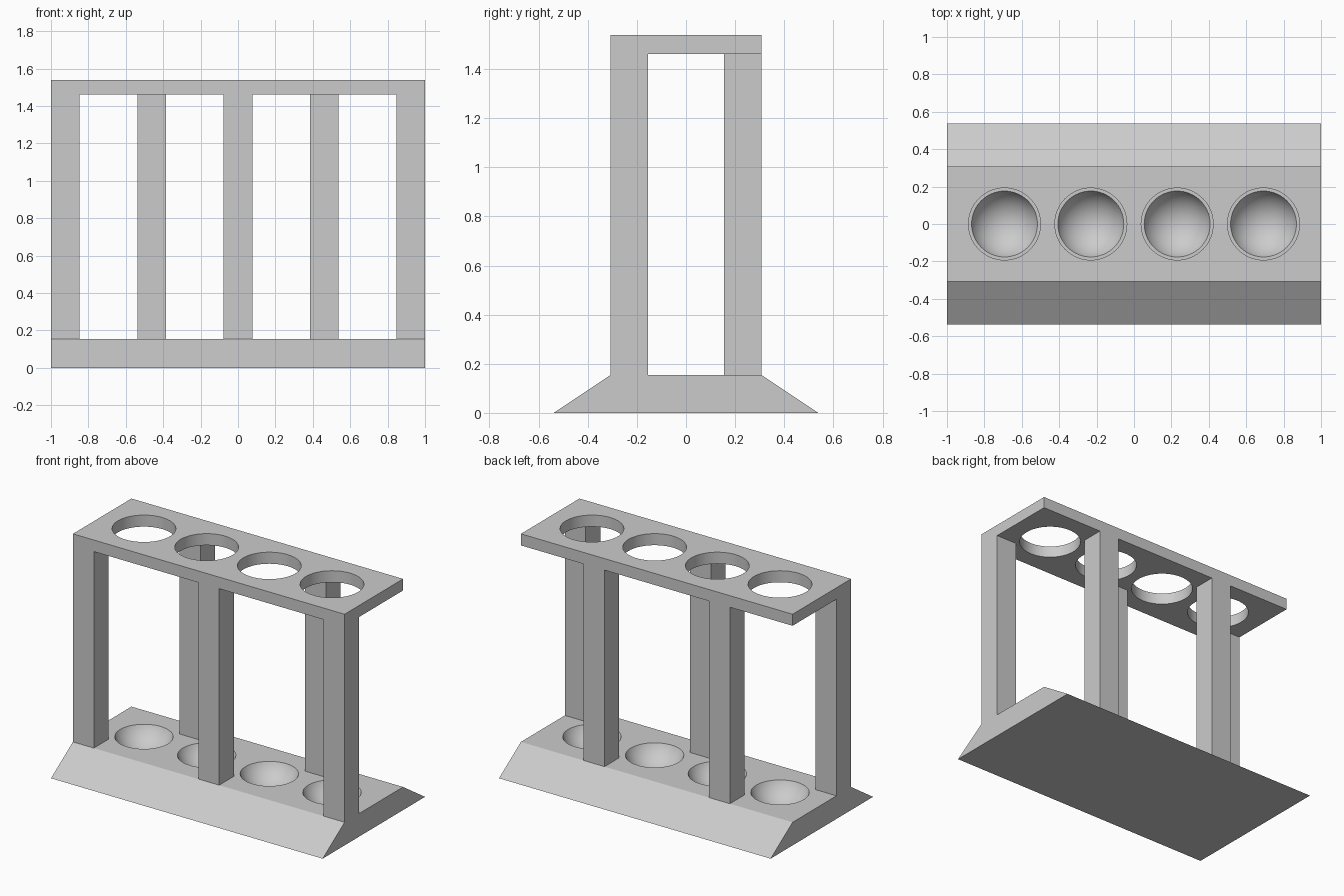
import bpy, bmesh
from math import radians
from mathutils import Matrix, Vector

if "Cube" in bpy.data.objects:
    bpy.data.objects.remove(bpy.data.objects["Cube"], do_unlink=True)

U = 1 / 13                      # design module: the rack is 26 modules long
HOLES = (-9, -3, 3, 9)          # tube positions along x, in modules

grey = bpy.data.materials.new("light grey")
grey.use_nodes = True
grey.diffuse_color = (0.6, 0.6, 0.6, 1)
grey.node_tree.nodes["Principled BSDF"].inputs["Base Color"].default_value = (0.6, 0.6, 0.6, 1)


def make_object(name, bm):
    bmesh.ops.scale(bm, vec=(U, U, U), verts=bm.verts)
    bmesh.ops.recalc_face_normals(bm, faces=bm.faces)
    mesh = bpy.data.meshes.new(name)
    bm.to_mesh(mesh)
    bm.free()
    mesh.materials.append(grey)
    obj = bpy.data.objects.new(name, mesh)
    bpy.context.collection.objects.link(obj)
    return obj


def box(name, low, high):
    low, high = Vector(low), Vector(high)
    bm = bmesh.new()
    bmesh.ops.create_cube(bm, size=1, matrix=Matrix.Translation((low + high) / 2)
                          @ Matrix.Diagonal((*(high - low), 1)))
    return make_object(name, bm)


def cut(obj, cutter):
    # Subtract the cutter, then smooth only the round surfaces
    mod = obj.modifiers.new("cut", 'BOOLEAN')
    mod.operation, mod.solver, mod.object = 'DIFFERENCE', 'EXACT', cutter
    bpy.ops.object.select_all(action='DESELECT')
    bpy.context.view_layer.objects.active = obj
    obj.select_set(True)
    bpy.ops.object.modifier_apply(modifier=mod.name)
    bpy.data.objects.remove(cutter, do_unlink=True)
    bpy.ops.object.shade_smooth_by_angle(angle=radians(30))


# Base with sloping front and back
bm = bmesh.new()
profile = [(-7, 0), (7, 0), (4, 2), (-4, 2)]
face = bm.faces.new([bm.verts.new((-13, y, z)) for y, z in profile])
side = bmesh.ops.extrude_face_region(bm, geom=[face])
bmesh.ops.translate(bm, vec=(26, 0, 0),
                    verts=[v for v in side["geom"] if isinstance(v, bmesh.types.BMVert)])
base = make_object("base", bm)

# Round-bottomed seats in the base
bm = bmesh.new()
for x in HOLES:
    bmesh.ops.create_uvsphere(bm, u_segments=64, v_segments=40, radius=2.5,
                              matrix=Matrix.Translation((x, 0, 3)))
cut(base, make_object("seat_cutter", bm))

# Top plate with through holes
plate = box("top_plate", (-13, -4, 19), (13, 4, 20))
bm = bmesh.new()
for x in HOLES:
    bmesh.ops.create_cone(bm, cap_ends=True, segments=64, radius1=2.5, radius2=2.5, depth=4,
                          matrix=Matrix.Translation((x, 0, 19.5)))
cut(plate, make_object("hole_cutter", bm))

# Square posts: three in front, two behind
for name, x, y in (("front_right_post", -12, -3), ("front_middle_post", 0, -3),
                   ("front_left_post", 12, -3), ("back_right_post", -6, 3),
                   ("back_left_post", 6, 3)):
    box(name, (x - 1, y - 1, 2), (x + 1, y + 1, 19))
